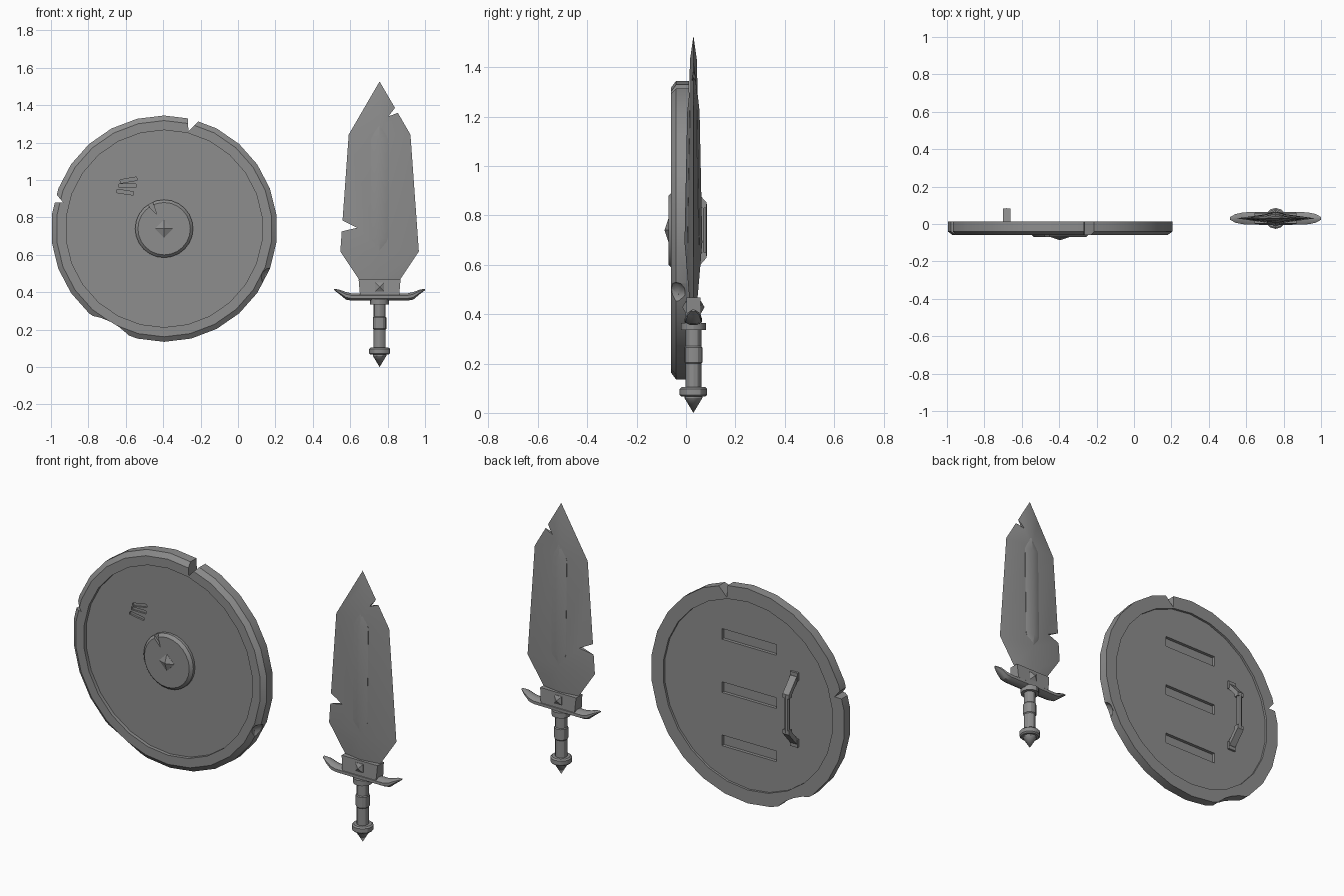
import bpy, bmesh, math
from mathutils import Vector

if "Cube" in bpy.data.objects:
    bpy.data.objects.remove(bpy.data.objects["Cube"])

metal = bpy.data.materials.new("worn_grey")
metal.use_nodes = True
GREY = (0.27, 0.27, 0.27, 1)
metal.diffuse_color = GREY
metal.node_tree.nodes["Principled BSDF"].inputs["Base Color"].default_value = GREY

SHIELD = Vector((-0.395, 0, 0.74))
SWORD = Vector((0.757, 0.03, 0))


def loft(name, rings, origin=(0, 0, 0)):
    """Skin a stack of equal-length rings and cap both ends."""
    bm = bmesh.new()
    rows = [[bm.verts.new(Vector(p) + Vector(origin)) for p in ring] for ring in rings]
    n = len(rows[0])
    for a, b in zip(rows, rows[1:]):
        for i in range(n):
            j = (i + 1) % n
            bm.faces.new((a[i], a[j], b[j], b[i]))
    bm.faces.new(rows[0])
    bm.faces.new(rows[-1])
    bmesh.ops.remove_doubles(bm, verts=bm.verts, dist=1e-5)
    bmesh.ops.recalc_face_normals(bm, faces=bm.faces)
    mesh = bpy.data.meshes.new(name)
    bm.to_mesh(mesh)
    bm.free()
    mesh.materials.append(metal)
    ob = bpy.data.objects.new(name, mesh)
    bpy.context.collection.objects.link(ob)
    return ob


def lathe(name, profile, sides, origin, axis="Z", start=0.0):
    """Turn (radius, height) points around an axis."""
    rings = []
    for r, h in profile:
        ring = []
        for i in range(sides):
            a = start + math.tau * i / sides
            u, v = r * math.sin(a), r * math.cos(a)
            ring.append((u, h, v) if axis == "Y" else (u, v, h))
        rings.append(ring)
    return loft(name, rings, origin)


def prism(name, pts, lo, hi, axis="Y"):
    """Extrude an outline along X or Y."""
    def place(u, v, d):
        return (u, d, v) if axis == "Y" else (d, u, v)
    return loft(name, [[place(u, v, d) for u, v in pts] for d in (lo, hi)])


def bar(cx, cz, w, h, tilt=0.0):
    """Outline of a tilted rectangle."""
    c, s = math.cos(tilt), math.sin(tilt)
    return [(cx + x * c - z * s, cz + x * s + z * c)
            for x, z in ((-w, -h), (w, -h), (w, h), (-w, h))]


def carve(ob, cutters):
    """Subtract the cutters one by one, then discard them."""
    for cutter in cutters:
        cutter.hide_render = True
        mod = ob.modifiers.new("cut", "BOOLEAN")
        mod.operation, mod.solver, mod.object = "DIFFERENCE", "EXACT", cutter
    deps = bpy.context.evaluated_depsgraph_get()
    mesh = bpy.data.meshes.new_from_object(ob.evaluated_get(deps))
    ob.modifiers.clear()
    ob.data = mesh
    for cutter in cutters:
        bpy.data.objects.remove(cutter)


# Shield: raised rim around a sunken panel
shield = lathe("shield_board", [
    (0, -0.04), (0.527, -0.04), (0.527, -0.06), (0.578, -0.06), (0.605, -0.04),
    (0.605, 0.013), (0.53, 0.013), (0.53, 0), (0, 0)], 26, SHIELD, "Y")

# Battle damage on the rim, scratches in front, slots behind
cuts = [
    prism("cut_top", [(-0.272, 1.40), (-0.265, 1.26), (-0.13, 1.40)], -0.2, 0.2),
    prism("cut_left", [(-1.05, 0.88), (-0.935, 0.88), (-1.05, 1.02)], -0.2, 0.2),
    lathe("cut_bite", [(0.35, -0.2), (0.35, 0.2)], 40, (-0.84, 0, -0.07), "Y"),
    lathe("cut_scoop", [(0.05 * math.sin(math.pi * k / 6), 0.05 * math.cos(math.pi * k / 6))
                        for k in range(7)], 10, (0.172, -0.045, 0.48)),
]
for x, z, tilt in ((-0.585, 1.0, 0.17), (-0.59, 0.97, 0.0), (-0.603, 0.935, -0.15)):
    cuts.append(prism("cut_scratch", bar(x, z, 0.045, 0.009, tilt), -0.1, -0.03))
for k in (-1, 0, 1):
    cuts.append(prism("cut_slot", bar(SHIELD.x, SHIELD.z + 0.3 * k, 0.17, 0.03), -0.018, 0.1))
carve(shield, cuts)

# Boss with a crack and a pointed stud
boss = lathe("shield_boss", [(0.155, -0.035), (0.155, -0.055), (0.14, -0.07), (0, -0.07)],
             24, SHIELD, "Y")
carve(boss, [prism("cut_crack", [(-0.50, 0.885), (-0.462, 0.905), (-0.435, 0.815)], -0.1, -0.055)])
lathe("boss_stud", [(0.048, -0.065), (0.048, -0.071), (0, -0.087)], 4, SHIELD, "Y")

# Shield handle: grip bar, slanted straps and foot plates
HX = -0.68
lathe("handle_grip", [(0.015, 0.635), (0.015, 0.845)], 8, (HX, 0.07, 0))
for s, side in ((1, "upper"), (-1, "lower")):
    def mirrored(pts):
        return [(y, SHIELD.z + s * dz) for y, dz in pts]
    prism(side + "_handle_strap", mirrored([
        (0.055, 0.09), (0.083, 0.09), (0.083, 0.112), (0.014, 0.19), (-0.005, 0.19),
        (-0.005, 0.175), (0.055, 0.107)]), HX - 0.02, HX + 0.02, "X")
    prism(side + "_handle_foot", mirrored([
        (-0.005, 0.165), (0.012, 0.165), (0.012, 0.21), (-0.005, 0.21)]),
        HX - 0.024, HX + 0.024, "X")

# Blade: diamond section from base to tip, with chips in both edges
blade = loft("blade", [
    [(-w, 0, z), (0, -t, z), (w, 0, z), (0, t, z)] for z, w, t in (
        (0.44, 0.095, 0.016), (0.468, 0.11, 0.017), (0.618, 0.21, 0.03),
        (1.243, 0.165, 0.018), (1.43, 0.0565, 0.014), (1.527, 0, 0))], SWORD)
SX = SWORD.x
carve(blade, [
    prism("cut_right_chip", [(SX + 0.047, 1.34), (SX + 0.155, 1.382), (SX + 0.143, 1.465)], -0.2, 0.2),
    prism("cut_left_chip", [(SX - 0.12, 0.745), (SX - 0.28, 0.825), (SX - 0.28, 0.707)], -0.2, 0.2)])

# Raised spine along the blade
loft("blade_spine", [
    [(-w, -a, z), (0, -b, z), (w, -a, z), (w, a, z), (0, b, z), (-w, a, z)]
    for z, w, a, b in ((0.57, 0.002, 0.02, 0.025), (0.69, 0.045, 0.024, 0.036),
                       (1.22, 0.045, 0.015, 0.025), (1.31, 0.002, 0.012, 0.015))], SWORD)

# Collar that holds the blade, with a gem on each face
loft("blade_collar", [
    [(-w, -d, z), (w, -d, z), (w, d, z), (-w, d, z)]
    for z, w, d in ((0.385, 0.105, 0.032), (0.468, 0.112, 0.028))], SWORD)
for s, side in ((-1, "front"), (1, "back")):
    lathe(side + "_gem", [(0.035, s * 0.025), (0.035, s * 0.031), (0, s * 0.045)],
          4, SWORD + Vector((0, 0, 0.428)), "Y", math.pi / 4)

# Crossguard sweeping up at the ends
half = [(0.15, 0.375, 0.021, 0.036), (0.18, 0.381, 0.022, 0.033),
        (0.215, 0.402, 0.013, 0.025), (0.243, 0.415, 0.004, 0.008)]
stations = [(-x, *rest) for x, *rest in reversed(half)] + [(0, 0.375, 0.021, 0.038)] + half
loft("crossguard", [
    [(x, ry * math.cos(a), z + rz * math.sin(a))
     for a in (math.tau * (i + 0.5) / 8 for i in range(8))]
    for x, z, rz, ry in stations], SWORD)

# Grip, ring and pommel
lathe("guard_ring", [(0.05, 0.335), (0.05, 0.365)], 12, SWORD)
lathe("sword_grip", [(0.032, 0.09), (0.032, 0.2), (0.036, 0.205), (0.036, 0.265),
                     (0.032, 0.27), (0.032, 0.345)], 12, SWORD)
lathe("pommel_ring", [(0.048, 0.066), (0.056, 0.073), (0.056, 0.097), (0.048, 0.104)], 12, SWORD)
lathe("pommel_point", [(0, 0), (0.036, 0.06), (0.036, 0.07)], 12, SWORD)

# Smooth shading with sharp edges kept
bpy.ops.object.select_all(action="DESELECT")
for ob in bpy.context.collection.objects:
    if ob.type == "MESH" and ob.data.materials and ob.data.materials[0] == metal:
        ob.select_set(True)
        bpy.context.view_layer.objects.active = ob
bpy.ops.object.shade_smooth_by_angle(angle=math.radians(30))
